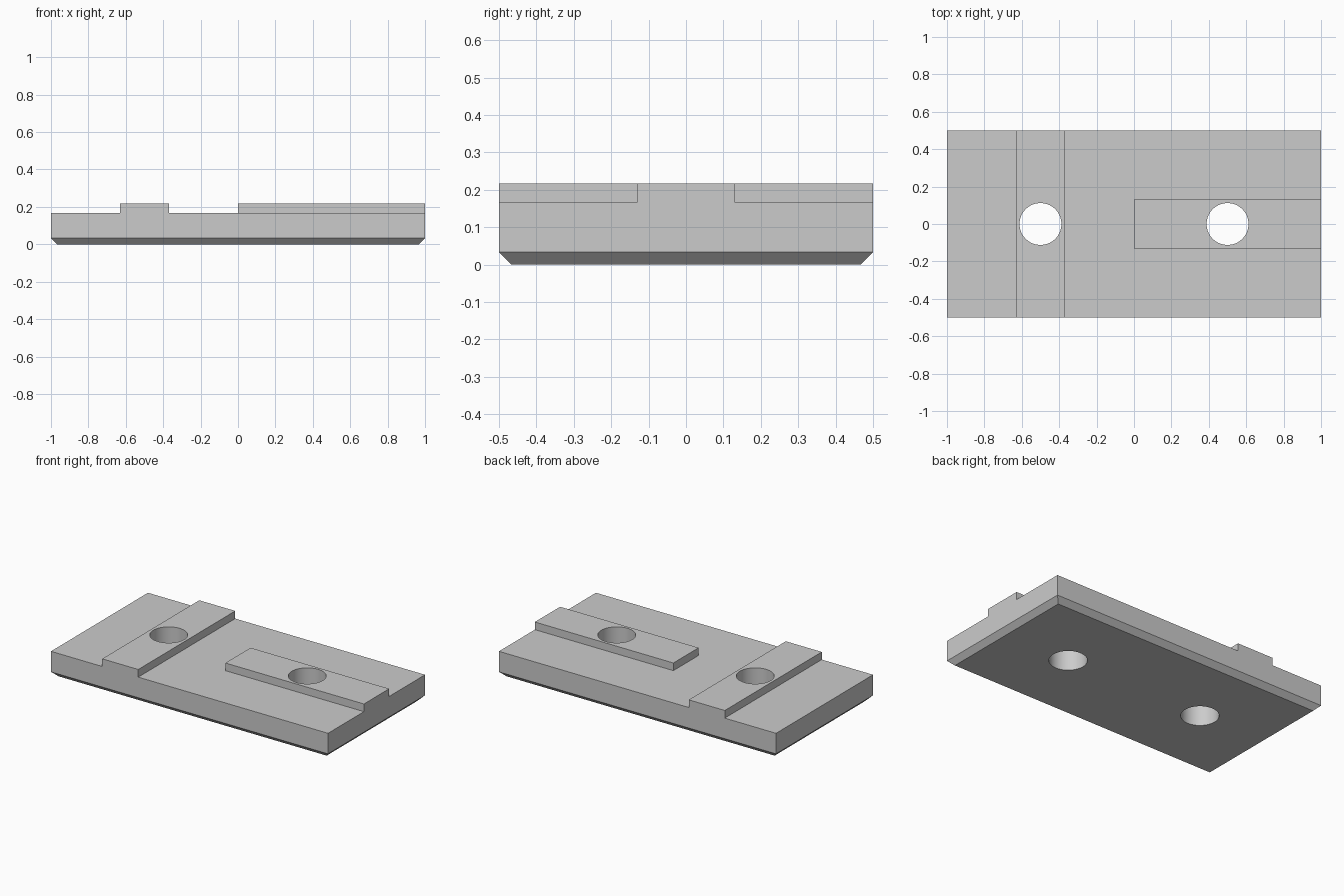
import bpy
import bmesh
from mathutils import Matrix, Vector

cube = bpy.data.objects.get("Cube")
if cube:
    bpy.data.objects.remove(cube, do_unlink=True)

PLATE_TOP, RIB_TOP, CHAMFER = 0.167, 0.217, 0.033
RIB_HALF, HOLE_RADIUS = 0.13, 0.112

grey = bpy.data.materials.new("plain grey")
grey.use_nodes = True
grey.diffuse_color = (0.6, 0.6, 0.6, 1)
grey.node_tree.nodes["Principled BSDF"].inputs["Base Color"].default_value = grey.diffuse_color


def finish(name, bm):
    mesh = bpy.data.meshes.new(name)
    bm.to_mesh(mesh)
    bm.free()
    mesh.materials.append(grey)
    obj = bpy.data.objects.new(name, mesh)
    bpy.context.collection.objects.link(obj)
    return obj


def box(name, low, high):
    low, high = Vector(low), Vector(high)
    bm = bmesh.new()
    place = Matrix.Translation((low + high) / 2) @ Matrix.Diagonal((high - low).to_4d())
    bmesh.ops.create_cube(bm, size=1, matrix=place)
    return finish(name, bm)


def cylinder(name, x):
    bm = bmesh.new()
    bmesh.ops.create_cone(bm, cap_ends=True, segments=64, radius1=HOLE_RADIUS,
                          radius2=HOLE_RADIUS, depth=1, matrix=Matrix.Translation((x, 0, 0)))
    return finish(name, bm)


# Base plate with a chamfered bottom edge
plate = box("mounting_plate", (-1, -0.5, 0), (1, 0.5, PLATE_TOP))
bm = bmesh.new()
bm.from_mesh(plate.data)
bottom = [e for e in bm.edges if all(v.co.z < 0.01 for v in e.verts)]
bmesh.ops.bevel(bm, geom=bottom, offset=CHAMFER, segments=1, affect='EDGES')
bm.to_mesh(plate.data)
bm.free()

# Raised ribs: one across the plate, one along it to the end
root = PLATE_TOP / 2
tools = [
    (box("cross_rib", (-0.5 - RIB_HALF, -0.5, root), (-0.5 + RIB_HALF, 0.5, RIB_TOP)), 'UNION'),
    (box("long_rib", (0, -RIB_HALF, root), (1, RIB_HALF, RIB_TOP)), 'UNION'),
]
# Bolt holes through plate and ribs
tools += [(cylinder(f"{side}_hole_cutter", x), 'DIFFERENCE')
          for side, x in (("right", -0.5), ("left", 0.5))]

bpy.ops.object.select_all(action='DESELECT')
plate.select_set(True)
bpy.context.view_layer.objects.active = plate
for tool, operation in tools:
    mod = plate.modifiers.new(tool.name, 'BOOLEAN')
    mod.operation, mod.solver, mod.object = operation, 'EXACT', tool
    bpy.ops.object.modifier_apply(modifier=mod.name)
    bpy.data.objects.remove(tool, do_unlink=True)

bpy.ops.object.shade_smooth_by_angle()
